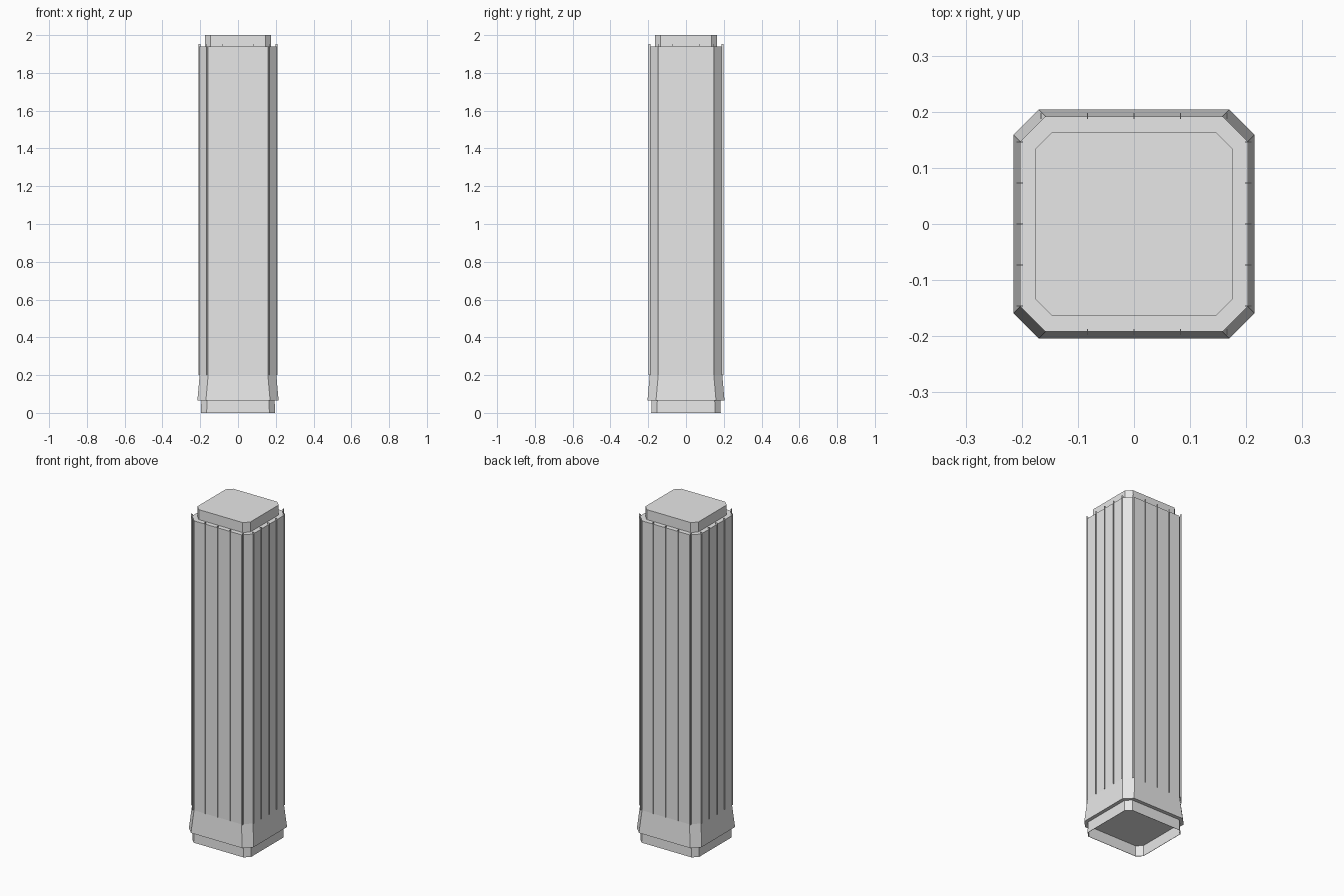
import bpy
import bmesh

if "Cube" in bpy.data.objects:
    bpy.data.objects.remove(bpy.data.objects["Cube"], do_unlink=True)

grey = bpy.data.materials.new("light_grey")
grey.use_nodes = True
colour = (0.8, 0.8, 0.8, 1)
grey.diffuse_color = colour
grey.node_tree.nodes["Principled BSDF"].inputs["Base Color"].default_value = colour


def finish(name, bm):
    bmesh.ops.recalc_face_normals(bm, faces=bm.faces[:])
    mesh = bpy.data.meshes.new(name)
    bm.to_mesh(mesh)
    bm.free()
    mesh.materials.append(grey)
    obj = bpy.data.objects.new(name, mesh)
    bpy.context.collection.objects.link(obj)
    return obj


def ring(bm, hx, hy, cut, z):
    """Rectangle with chamfered corners, counter-clockwise."""
    pts = []
    for sx, sy in ((1, 1), (-1, 1), (-1, -1), (1, -1)):
        pair = [(sx * hx, sy * (hy - cut)), (sx * (hx - cut), sy * hy)]
        pts += pair if sx == sy else pair[::-1]
    return [bm.verts.new((x, y, z)) for x, y in pts]


def loft(name, sections):
    """Closed solid through a stack of chamfered sections."""
    bm = bmesh.new()
    rings = [ring(bm, *s) for s in sections]
    for a, b in zip(rings, rings[1:]):
        for i in range(len(a)):
            j = (i + 1) % len(a)
            bm.faces.new((a[i], a[j], b[j], b[i]))
    bm.faces.new(rings[0][::-1])
    bm.faces.new(rings[-1])
    return finish(name, bm)


BODY_X, BODY_Y, CUT = 0.203, 0.192, 0.045
FLOOR, SKIRT_TOP, ROOF, FIN_TOP = 0.065, 0.2, 1.94, 1.952

# Hollow plinth, open underneath
loft("plinth", [
    (0.194, 0.182, 0.03, FLOOR),
    (0.196, 0.184, 0.03, 0),
    (0.194, 0.182, 0.03, 0),
    (0.194, 0.182, 0.03, FLOOR - 0.001),
])

# Flared skirt and main shaft
loft("shaft", [
    (0.215, 0.204, CUT, FLOOR),
    (BODY_X, BODY_Y, CUT, SKIRT_TOP),
    (BODY_X, BODY_Y, CUT, ROOF),
])

# Roof block
loft("roof_block", [
    (0.176, 0.164, 0.03, ROOF),
    (0.176, 0.164, 0.03, 2),
])

# Thin vertical fins, five on each wall
bm = bmesh.new()
DEPTH, THICK = 0.011, 0.002


def fin(x, y, sx, sy):
    made = bmesh.ops.create_cube(bm, size=1)["verts"]
    bmesh.ops.scale(bm, vec=(sx, sy, FIN_TOP - SKIRT_TOP), verts=made)
    bmesh.ops.translate(bm, vec=(x, y, (FIN_TOP + SKIRT_TOP) / 2), verts=made)


for side in (-1, 1):
    for k in range(-2, 3):
        fin(k * 0.083, side * (BODY_Y + 0.0005), THICK, DEPTH)
        fin(side * (BODY_X + 0.0005), k * 0.073, DEPTH, THICK)
finish("wall_fins", bm)
